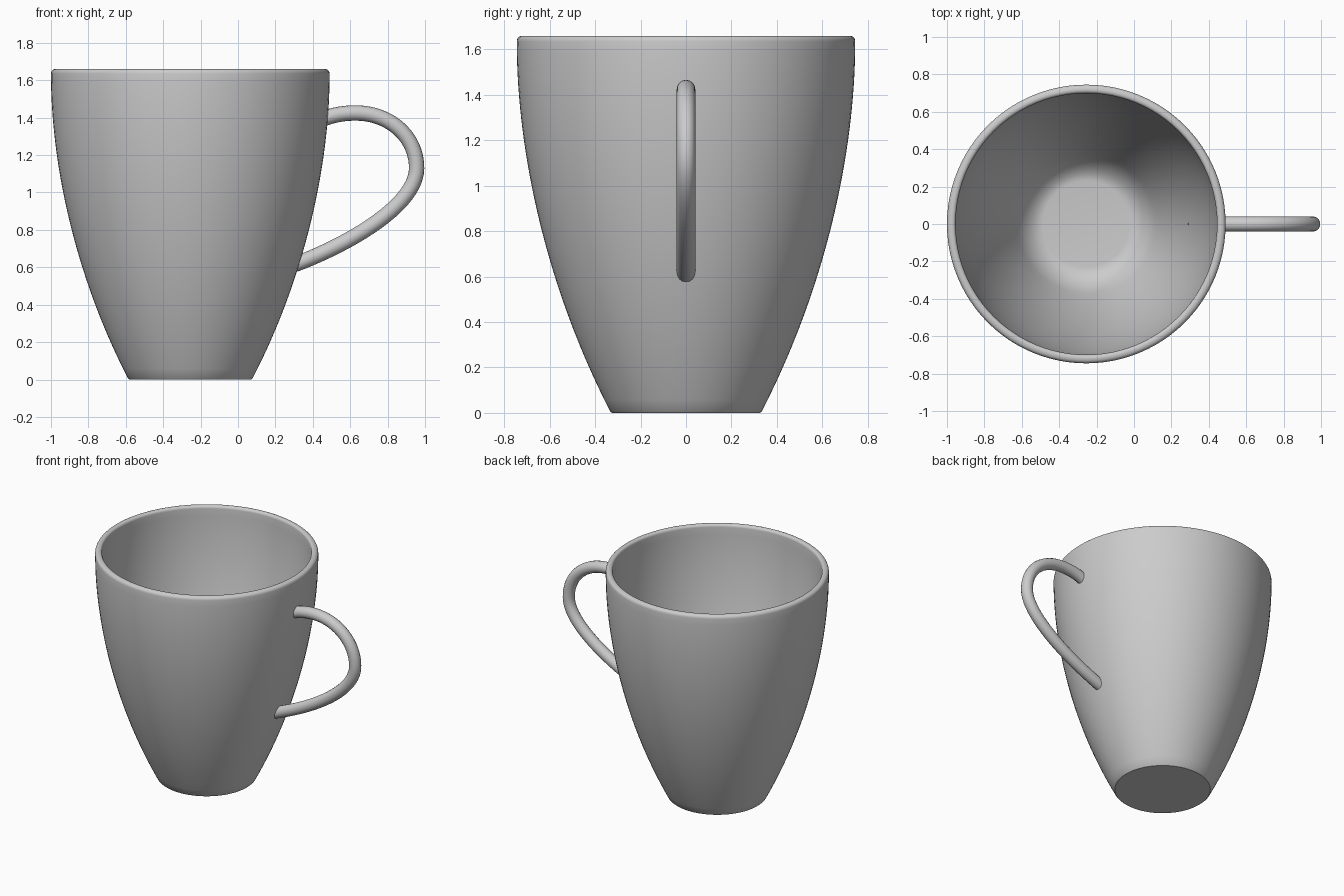
import bpy, bmesh, math
from mathutils import Vector
from mathutils.geometry import interpolate_bezier

cube = bpy.data.objects.get("Cube")
if cube:
    bpy.data.objects.remove(cube, do_unlink=True)

CENTRE_X = -0.255
WALL = 0.046

grey = bpy.data.materials.new("plain grey")
grey.use_nodes = True
colour = (0.6, 0.6, 0.6, 1)
grey.diffuse_color = colour
grey.node_tree.nodes["Principled BSDF"].inputs["Base Color"].default_value = colour


def bezier(a, b, c, d, count):
    """Profile points (radius, height) along a cubic curve."""
    pts = interpolate_bezier(*[Vector((p[0], p[1], 0)) for p in (a, b, c, d)], count)
    return [Vector((p.x, p.y)) for p in pts]


def corner(a, mid, b, count=6):
    """Rounded corner from a to b around mid."""
    a, mid, b = Vector(a), Vector(mid), Vector(b)
    return bezier(a, a.lerp(mid, 0.6), b.lerp(mid, 0.6), b, count)


def inward(points):
    """Offset a profile towards the axis by the wall thickness."""
    result = []
    for i in range(1, len(points) - 1):
        along = (points[i + 1] - points[i - 1]).normalized()
        result.append(points[i] + Vector((-along.y, along.x)) * WALL)
    return result


# Cup: closed profile of base, outer wall, rim, inner wall and rounded floor
outer = bezier((0.333, 0.006), (0.615, 0.55), (0.745, 1.15), (0.745, 1.635), 33)
inner = inward(outer)[2:]
inner = [p for p in inner if p.y < 1.6]
profile = [Vector((0, 0)), Vector((0.326, 0))] + outer
profile += corner((0.745, 1.635), (0.745, 1.66), (0.72, 1.66))[1:]
profile += corner((0.717, 1.66), (0.699, 1.66), (0.699, 1.64))
profile += inner[::-1]
profile += corner(inner[0], (0.31, 0.06), (0.23, 0.06), 9)[1:]
profile.append(Vector((0, 0.06)))

bm = bmesh.new()
verts = [bm.verts.new((r, 0, z)) for r, z in profile]
edges = [bm.edges.new(pair) for pair in zip(verts, verts[1:])]
bmesh.ops.spin(bm, geom=verts + edges, cent=(0, 0, 0), axis=(0, 0, 1),
               angle=math.tau, steps=96, use_merge=True)
bmesh.ops.remove_doubles(bm, verts=bm.verts, dist=0.0005)
bmesh.ops.recalc_face_normals(bm, faces=bm.faces)
mesh = bpy.data.meshes.new("cup")
bm.to_mesh(mesh)
bm.free()
mesh.materials.append(grey)
cup = bpy.data.objects.new("cup", mesh)
cup.location.x = CENTRE_X
bpy.context.collection.objects.link(cup)
bpy.ops.object.select_all(action="DESELECT")
cup.select_set(True)
bpy.context.view_layer.objects.active = cup
bpy.ops.object.shade_smooth_by_angle(angle=math.radians(40))

# Handle: round tube swept along a curve, its ends buried in the wall
curve = bpy.data.curves.new("handle", "CURVE")
curve.dimensions = "3D"
curve.bevel_depth = 0.041
curve.bevel_resolution = 6
curve.resolution_u = 20
curve.use_fill_caps = True
path = [  # incoming control, point, outgoing control as (x, z)
    ((0.40, 1.37), (0.458, 1.394), (0.51, 1.416)),
    ((0.57, 1.425), (0.63, 1.425), (0.81, 1.425)),
    ((0.955, 1.30), (0.955, 1.13), (0.955, 0.94)),
    ((0.62, 0.735), (0.304, 0.615), (0.25, 0.595)),
]
spline = curve.splines.new("BEZIER")
spline.bezier_points.add(len(path) - 1)
for point, (before, at, after) in zip(spline.bezier_points, path):
    point.handle_left_type = point.handle_right_type = "FREE"
    point.handle_left = (before[0], 0, before[1])
    point.co = (at[0], 0, at[1])
    point.handle_right = (after[0], 0, after[1])
curve.materials.append(grey)
handle = bpy.data.objects.new("handle", curve)
bpy.context.collection.objects.link(handle)
